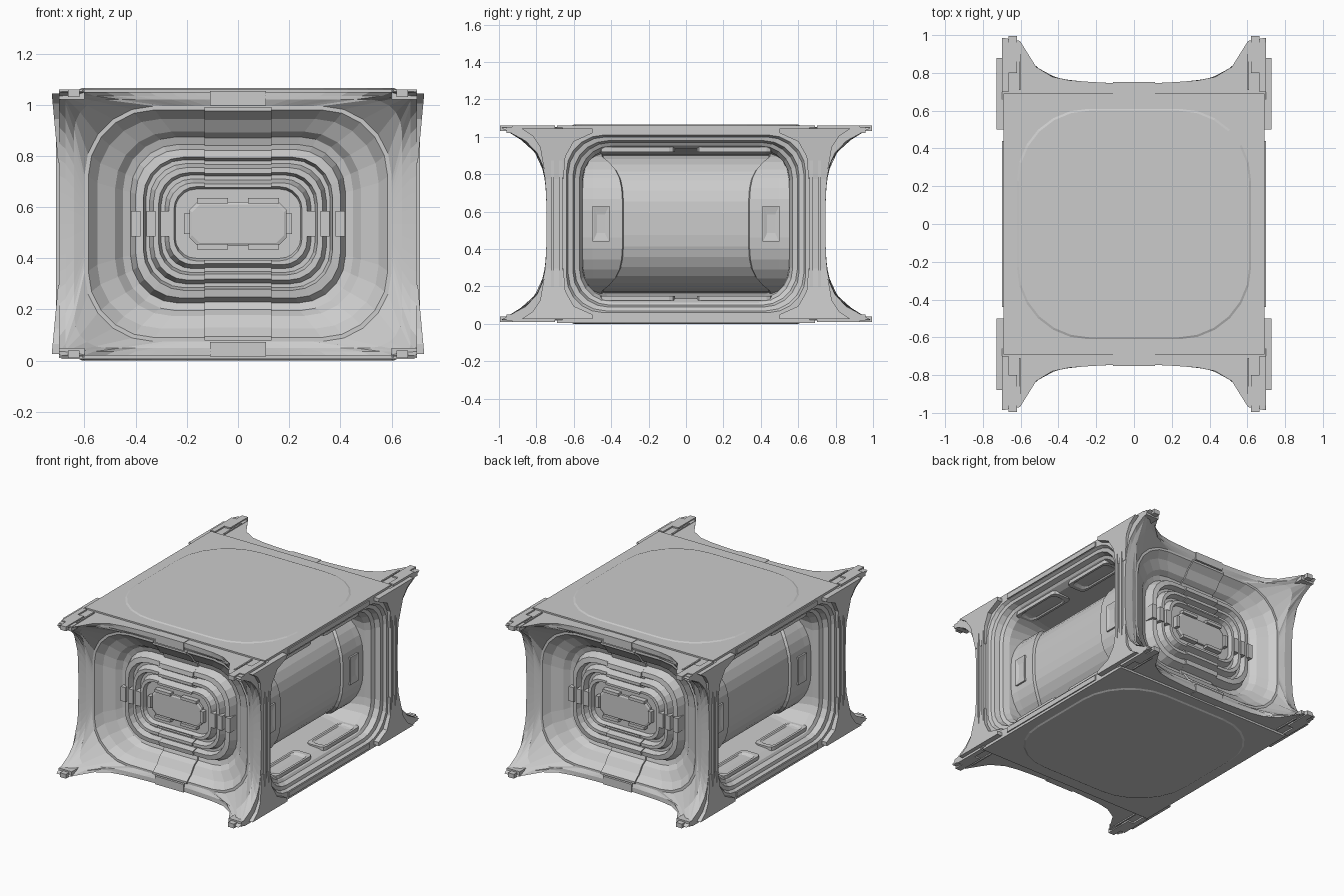
import bpy, bmesh
from math import cos, sin, pi

if "Cube" in bpy.data.objects:
    bpy.data.objects.remove(bpy.data.objects["Cube"])

CZ = 0.535  # mid height


def make(name, verts, faces):
    me = bpy.data.meshes.new(name)
    bm = bmesh.new()
    vs = [bm.verts.new(v) for v in verts]
    for f in faces:
        bm.faces.new([vs[i] for i in f])
    bmesh.ops.remove_doubles(bm, verts=bm.verts, dist=0.0002)
    bmesh.ops.recalc_face_normals(bm, faces=bm.faces)
    bm.to_mesh(me)
    bm.free()
    ob = bpy.data.objects.new(name, me)
    bpy.context.collection.objects.link(ob)
    return ob


def loft(name, rings, cap_start=False, cap_end=False, closed=True):
    n = len(rings[0])
    faces = []
    for k in range(len(rings) - 1):
        for i in range(n if closed else n - 1):
            j = (i + 1) % n
            faces.append((k*n+i, k*n+j, (k+1)*n+j, (k+1)*n+i))
    if cap_start:
        faces.append(tuple(range(n)))
    if cap_end:
        faces.append(tuple((len(rings)-1)*n + i for i in range(n)))
    return make(name, [p for r in rings for p in r], faces)


def rounded(hw, hh, r, ns=16, nc=5):
    """Rounded rectangle with subdivided straight sides."""
    arcs = []
    for k, (sx, sy) in enumerate(((1, 1), (-1, 1), (-1, -1), (1, -1))):
        arcs.append([(sx*(hw-r) + r*cos((k+i/nc)*pi/2), sy*(hh-r) + r*sin((k+i/nc)*pi/2))
                     for i in range(nc+1)])
    pts = []
    for k in range(4):
        pts += arcs[k]
        a, b = arcs[k][-1], arcs[(k+1) % 4][0]
        pts += [(a[0]+(b[0]-a[0])*i/ns, a[1]+(b[1]-a[1])*i/ns) for i in range(1, ns)]
    return pts


def box(name, x0, x1, y0, y1, z0, z1):
    q = lambda z: [(x0, y0, z), (x1, y0, z), (x1, y1, z), (x0, y1, z)]
    return loft(name, [q(z0), q(z1)], True, True)


def flare(x, z):
    """Depth of the concave end skirt, sweeping out to the four corners."""
    tx = min(1, max(0, (abs(x)-0.11)/0.5))
    tz = min(1, abs(z)/0.51)
    return 0.745 + 0.03*tx*tz**2 + 0.21 * tx**6 * tz**6


# top and bottom plates with a shallow rounded panel
for name, za, zb, zp in (("top_plate", 1.03, 1.06, 1.065), ("bottom_plate", 0.04, 0.006, 0.0)):
    box(name, -0.69, 0.69, -0.69, 0.69, min(za, zb), max(za, zb))
    loft(name + "_panel", [[(x, y, zb) for x, y in rounded(0.62, 0.61, 0.38, 1, 6)],
                           [(x, y, zp) for x, y in rounded(0.61, 0.60, 0.375, 1, 6)]], False, True)

# central tube
sec = rounded(0.55, 0.37, 0.31, 2, 8)
loft("tube", [[(x, y, CZ+z) for x, z in sec] for y in (-0.6, 0.6)])

funnel = [(0.60, 0.46, 0.27, 0.735), (0.585, 0.445, 0.26, 0.735), (0.55, 0.41, 0.25, 0.69),
          (0.48, 0.36, 0.22, 0.655), (0.45, 0.34, 0.21, 0.62)]
bellows = [(0.42, 0.31, 0.61), (0.40, 0.29, 0.665), (0.37, 0.26, 0.67), (0.36, 0.25, 0.63),
           (0.345, 0.235, 0.63), (0.33, 0.22, 0.675), (0.31, 0.20, 0.675), (0.30, 0.19, 0.635),
           (0.285, 0.175, 0.635), (0.27, 0.16, 0.68), (0.25, 0.145, 0.68), (0.245, 0.135, 0.65),
           (0.20, 0.10, 0.65)]
prof = funnel + [(a, b, b*0.6, y) for a, b, y in bellows]

for s in (-1, 1):
    # end skirt, funnel and concentric bellows
    rings = [[(x, s*0.66, CZ+z) for x, z in rounded(0.70, 0.515, 0.01)]]
    for hw, hh, r in ((0.70, 0.515, 0.01), (0.675, 0.5, 0.03), (0.64, 0.485, 0.12)):
        rings.append([(x, s*flare(x, z), CZ+z) for x, z in rounded(hw, hh, r)])
    for hw, hh, r, y in prof:
        rings.append([(x, s*y, CZ+z) for x, z in rounded(hw, hh, r)])
    loft("end_skirt", rings, False, True)
    # raised centre door and its notched frame
    loft("end_door", [[(x, s*y, CZ+z) for x, z in rounded(a, b, 0.03, 1, 1)]
                      for a, b, y in ((0.19, 0.085, 0.64), (0.19, 0.085, 0.665), (0.18, 0.075, 0.67))],
         False, True)
    for t in (-1, 1):
        y0, y1 = sorted((s*0.64, s*0.685))
        for x in (-0.1, 0.1):
            box("door_clip", x-0.06, x+0.06, y0, y1, CZ+t*0.09-0.01, CZ+t*0.09+0.01)
        box("door_side_clip", t*0.2-0.012, t*0.2+0.012, y0, y1, CZ-0.04, CZ+0.04)
        # vertical strap following the steps
        loft("end_strap", [[(-0.13, s*(y-0.01), CZ+t*h), (-0.13, s*(y+0.012), CZ+t*(h-0.004)),
                            (0.13, s*(y+0.012), CZ+t*(h-0.004)), (0.13, s*(y-0.01), CZ+t*h)]
                           for _, h, _, y in prof[:-2]], closed=False)
        # latch tab at mid edge
        y0, y1 = sorted((s*0.68, s*0.752))
        box("edge_tab", -0.11, 0.11, y0, y1, CZ+t*0.49-0.028, CZ+t*0.49+0.028)
        # side clips across the ridges
        for x in (0.285, 0.34, 0.40):
            y0, y1 = sorted((s*0.6, s*0.685))
            box("ridge_clip", t*x-0.018, t*x+0.018, y0, y1, CZ-0.05, CZ+0.05)

recess = [(0.66, 0.515, 0.02, 0.69), (0.64, 0.475, 0.2, 0.69), (0.63, 0.465, 0.2, 0.67),
          (0.605, 0.445, 0.19, 0.665), (0.595, 0.435, 0.19, 0.63), (0.57, 0.42, 0.18, 0.62),
          (0.555, 0.40, 0.17, 0.58), (0.54, 0.385, 0.12, 0.4), (0.54, 0.355, 0.1, 0.12)]
for s in (-1, 1):
    # side frame and recess around the tube
    loft("side_recess", [[(s*x, y, CZ+z) for y, z in rounded(hy, hz, r, 3, 5)]
                         for hy, hz, r, x in recess])
    for t in (-1, 1):
        # long rail on the frame edge
        x0, x1 = sorted((s*0.67, s*0.698))
        box("side_rail", x0, x1, -0.44, 0.44, CZ+t*0.495-0.017, CZ+t*0.495+0.017)
        # tube end collar with rounded inner corners
        arc = [p for p in sorted(rounded(0.565, 0.382, 0.31, 2, 8), key=lambda p: p[1]) if p[0] > 0.25]
        rows = []
        for x, z in arc:
            yi = 0.33 + 0.11*min(1, abs(z)/0.36)**5
            rows.append([(s*(x-0.03), t*yi, CZ+z*0.96), (s*x, t*(yi+0.01), CZ+z),
                         (s*x, t*0.5, CZ+z), (s*(x+0.005), t*0.58, CZ+z)])
        loft("tube_collar", rows, closed=False)
        # handle pocket on the collar
        frame = [[(s*x, t*0.455+y, CZ+z) for y, z in ((-a, -b), (a, -b), (a, b), (-a, b))]
                 for x, a, b in ((0.555, 0.045, 0.095), (0.574, 0.045, 0.095),
                                 (0.574, 0.04, 0.09), (0.567, 0.022, 0.05))]
        loft("handle_pocket", frame, False, True)
        # hatches on the recess floor and ceiling
        for y in (-0.26, 0.26):
            loft("recess_hatch", [[(s*(0.545+px), y+py, CZ+t*h) for px, py in rounded(a, b, 0.03, 1, 2)]
                                  for a, b, h in ((0.07, 0.2, 0.41), (0.07, 0.2, 0.385), (0.055, 0.17, 0.385),
                                                  (0.045, 0.15, 0.397))], False, True)

# corner parts, repeated for the eight corners
for sx in (-1, 1):
    for sy in (-1, 1):
        # double rib along each vertical edge
        for y in (0.66, 0.705):
            x0, x1 = sorted((sx*0.68, sx*0.712))
            y0, y1 = sorted((sy*y, sy*(y+0.018)))
            box("vertical_rib", x0, x1, y0, y1, 0.03, 1.04)
        for t in (-1, 1):
            # tapered side gusset
            poly = [(0.50, 0.51), (0.88, 0.51), (0.82, 0.47), (0.78, 0.41), (0.75, 0.24),
                    (0.655, 0.24), (0.645, 0.36), (0.60, 0.44), (0.50, 0.485)]
            loft("corner_gusset", [[(sx*(0.68 if k == 0 else 0.703 + 0.025*max(0, abs(z)-0.24)/0.27),
                                     sy*y, CZ+t*z) for y, z in poly] for k in (0, 1)], True, True)
            # corner casting with stepped socket
            for x0, x1, y0, y1, h0, h1 in ((0.62, 0.665, 0.80, 0.995, 0.495, 0.525),
                                           (0.60, 0.70, 0.86, 0.96, 0.485, 0.518),
                                           (0.665, 0.70, 0.70, 0.93, 0.50, 0.525),
                                           (0.60, 0.61, 0.71, 0.90, 0.50, 0.523)):
                xs, ys = sorted((sx*x0, sx*x1)), sorted((sy*y0, sy*y1))
                zs = sorted((CZ+t*h0, CZ+t*h1))
                box("corner_casting", *xs, *ys, *zs)
            # diagonal brace from funnel to corner
            d = [(0.47, 0.37, 0.70), (0.58, 0.45, 0.80), (0.66, 0.495, 0.94)]
            loft("corner_brace", [[(sx*(x-0.015), sy*(y-0.03), CZ+t*(z+0.015)), (sx*x, sy*y, CZ+t*z),
                                   (sx*(x+0.015), sy*(y-0.03), CZ+t*(z-0.015))] for x, z, y in d],
                 True, True)
